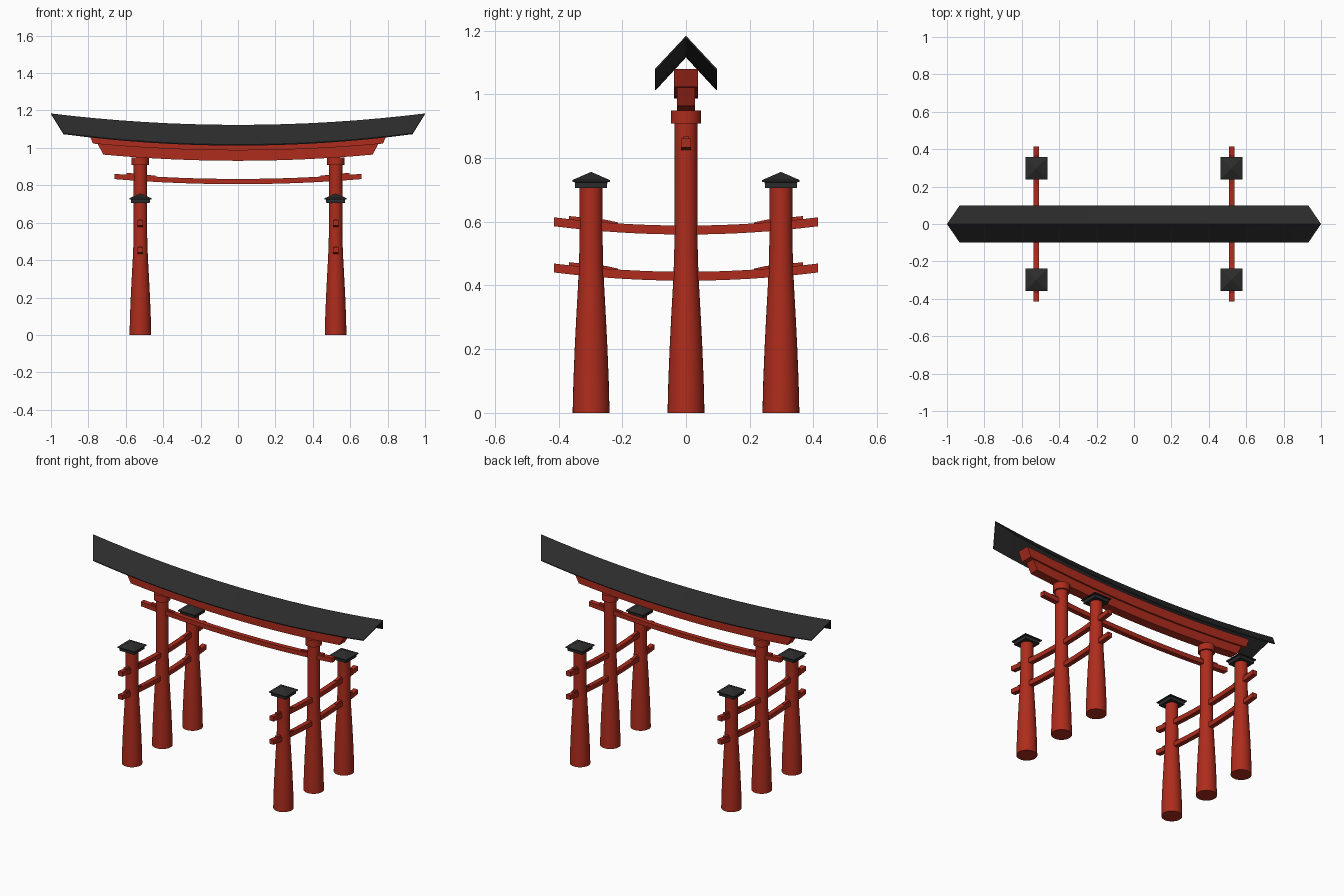
import bpy, bmesh, math

if "Cube" in bpy.data.objects:
    bpy.data.objects.remove(bpy.data.objects["Cube"])


def material(name, rgb):
    m = bpy.data.materials.new(name)
    m.diffuse_color = (*rgb, 1)
    m.use_nodes = True
    m.node_tree.nodes["Principled BSDF"].inputs["Base Color"].default_value = m.diffuse_color
    return m


RED = material("red_paint", (0.42, 0.025, 0.012))
BLACK = material("black_paint", (0.025, 0.025, 0.025))


def loft(name, rings, mat, loc=(0, 0, 0), turn=0, smooth=False):
    """Skin a list of equal closed rings and cap both ends."""
    bm = bmesh.new()
    rows = [[bm.verts.new(p) for p in ring] for ring in rings]
    n = len(rows[0])
    for a, b in zip(rows, rows[1:]):
        for i in range(n):
            j = (i + 1) % n
            bm.faces.new((a[i], a[j], b[j], b[i]))
    bm.faces.new(rows[0])
    bm.faces.new(rows[-1])
    bmesh.ops.recalc_face_normals(bm, faces=bm.faces)
    me = bpy.data.meshes.new(name)
    bm.to_mesh(me)
    bm.free()
    ob = bpy.data.objects.new(name, me)
    bpy.context.collection.objects.link(ob)
    me.materials.append(mat)
    ob.location = loc
    ob.rotation_euler.z = turn
    if smooth:
        bpy.ops.object.select_all(action='DESELECT')
        ob.select_set(True)
        bpy.context.view_layer.objects.active = ob
        bpy.ops.object.shade_smooth_by_angle(angle=math.radians(30))
    return ob


def curved_beam(name, section, rise, mat, loc=(0, 0, 0), turn=0, steps=16):
    """Section points are (y, z, half length); the ends sweep upward by rise."""
    ts = [2 * i / steps - 1 for i in range(steps + 1)]
    rings = [[(t * h, y, z + rise * t * t) for y, z, h in section] for t in ts]
    return loft(name, rings, mat, loc, turn)


def box_section(w, z0, z1, h0, h1):
    return [(-w, z0, h0), (w, z0, h0), (w, z1, h1), (-w, z1, h1)]


def turned(name, profile, loc, sides=32):
    """Round part from (radius, z) points."""
    rings = [[(r * math.cos(2 * math.pi * i / sides), r * math.sin(2 * math.pi * i / sides), z)
              for i in range(sides)] for r, z in profile]
    return loft(name, rings, RED, loc, smooth=True)


def square_stack(name, profile, mat, loc):
    rings = [[(-w, -w, z), (w, -w, z), (w, w, z), (-w, w, z)] for w, z in profile]
    return loft(name, rings, mat, loc)


def wedge(name, profile, w, loc=(0, 0, 0), turn=0):
    rings = [[(x, y, z) for x, z in profile] for y in (-w, w)]
    return loft(name, rings, RED, loc, turn)


# Folded roof with raised ends
curved_beam("roof", [(0, 1.123, 1.0), (0.098, 1.018, 0.933), (0.096, 1.012, 0.933),
                     (0, 1.116, 0.998), (-0.096, 1.012, 0.933), (-0.098, 1.018, 0.933)],
            0.061, BLACK)

# Two lintels below the roof and the thin tie beam
curved_beam("upper_lintel", box_section(0.038, 0.987, 1.044, 0.775, 0.80), 0.036, RED)
curved_beam("lower_lintel", box_section(0.028, 0.931, 0.988, 0.72, 0.75), 0.033, RED)
curved_beam("tie_beam", box_section(0.015, 0.806, 0.834, 0.66, 0.66), 0.027, RED)

PX, PY = 0.522, 0.298
TAPER = [(0.058, 0), (0.0555, 0.1), (0.0515, 0.2), (0.0465, 0.3), (0.041, 0.4),
         (0.0375, 0.48), (0.036, 0.56)]

for side, s in (("left", -1), ("right", 1)):
    x = s * PX
    # Main pillar with collar
    turned(side + "_main_pillar", TAPER + [(0.036, 0.93)], (x, 0, 0))
    turned(side + "_pillar_collar", [(0.047, 0.908), (0.047, 0.949)], (x, 0, 0))
    # Wedge on the tie beam
    wedge(side + "_tie_wedge", [(s * 0.44, 0.835), (s * 0.44, 0.851),
                                (s * 0.595, 0.867), (s * 0.595, 0.85)], 0.009)
    # Side tie beams
    for level, z in (("lower", 0.415), ("upper", 0.56)):
        curved_beam(f"{side}_{level}_side_tie", box_section(0.0145, z, z + 0.028, 0.415, 0.415),
                    0.026, RED, (x, 0, 0), math.pi / 2)
        for end, e in (("front", -1), ("back", 1)):
            wedge(f"{side}_{end}_{level}_wedge",
                  [(e * 0.214, z + 0.025), (e * 0.214, z + 0.038),
                   (e * 0.25, z + 0.046), (e * 0.367, z + 0.058), (e * 0.367, z + 0.04)],
                  0.009, (x, 0, 0), math.pi / 2)
    # Short supporting pillars with black caps
    for end, e in (("front", -1), ("back", 1)):
        loc = (x, e * PY, 0)
        turned(f"{side}_{end}_pillar", TAPER + [(0.036, 0.71)], loc)
        square_stack(f"{side}_{end}_cap", [(0.05, 0.706), (0.051, 0.724), (0.059, 0.725),
                                           (0.059, 0.731), (0.001, 0.756)], BLACK, loc)
